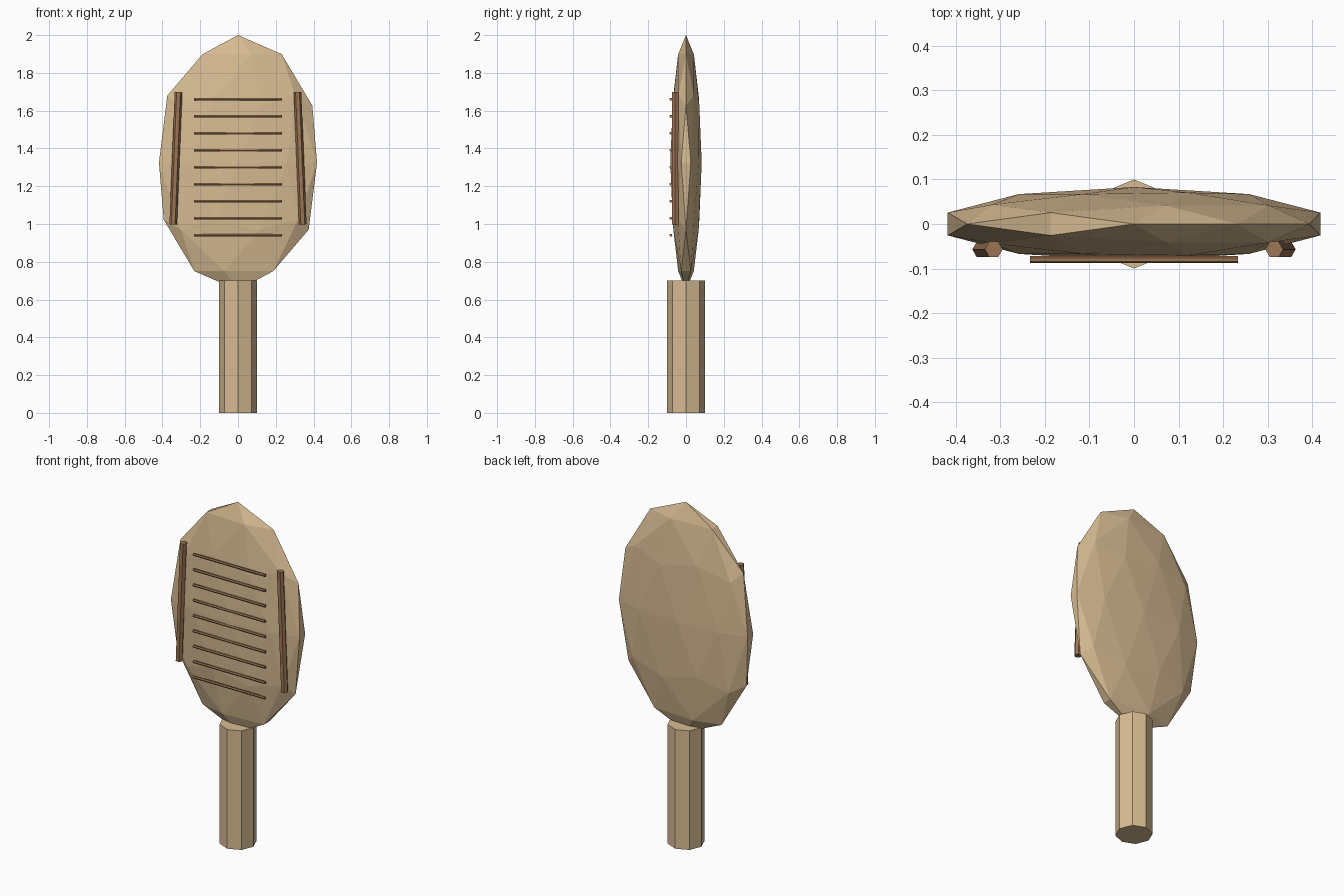
import bpy, math
from mathutils import Vector

if "Cube" in bpy.data.objects:
    bpy.data.objects.remove(bpy.data.objects["Cube"])


def material(name, rgb):
    m = bpy.data.materials.new(name)
    m.diffuse_color = (*rgb, 1)
    m.use_nodes = True
    m.node_tree.nodes["Principled BSDF"].inputs["Base Color"].default_value = m.diffuse_color
    return m


tan = material("tan_wood", (0.68, 0.50, 0.29))
brown = material("brown_wood", (0.34, 0.18, 0.09))


def finish(name, mat):
    ob = bpy.context.object
    ob.name = name
    ob.data.materials.append(mat)
    return ob


def rod(name, start, end, radius, sides, mat, spin=0.0):
    a, b = Vector(start), Vector(end)
    d = b - a
    bpy.ops.mesh.primitive_cylinder_add(vertices=sides, radius=radius,
                                        depth=d.length, location=(a + b) / 2)
    ob = finish(name, mat)
    tilt = Vector((0, 0, 1)).rotation_difference(d).to_matrix()
    for v in ob.data.vertices:
        c, s = math.cos(spin), math.sin(spin)
        x, y, z = v.co
        v.co = tilt @ Vector((c * x - s * y, s * x + c * y, z))
    return ob


# flattened faceted head
bpy.ops.mesh.primitive_ico_sphere_add(subdivisions=2, radius=1, location=(0, 0, 1.325))
head = finish("head", tan)
for v in head.data.vertices:
    v.co = (v.co.x * 0.44, v.co.y * 0.083, v.co.z * 0.675)

# octagonal handle
rod("handle", (0, 0, 0), (0, 0, 0.70), 0.1, 8, tan)

# horizontal rungs across the front
for i in range(9):
    z = 0.94 + 0.09 * i
    rod(f"rung_{i + 1}", (-0.234, -0.08, z), (0.234, -0.08, z), 0.008, 6, brown)

# leaning hexagonal side rails
for side, s in (("left", -1), ("right", 1)):
    rod(f"{side}_rail", (s * 0.343, -0.057, 0.998), (s * 0.315, -0.057, 1.698),
        0.02, 6, brown, math.pi / 2)
